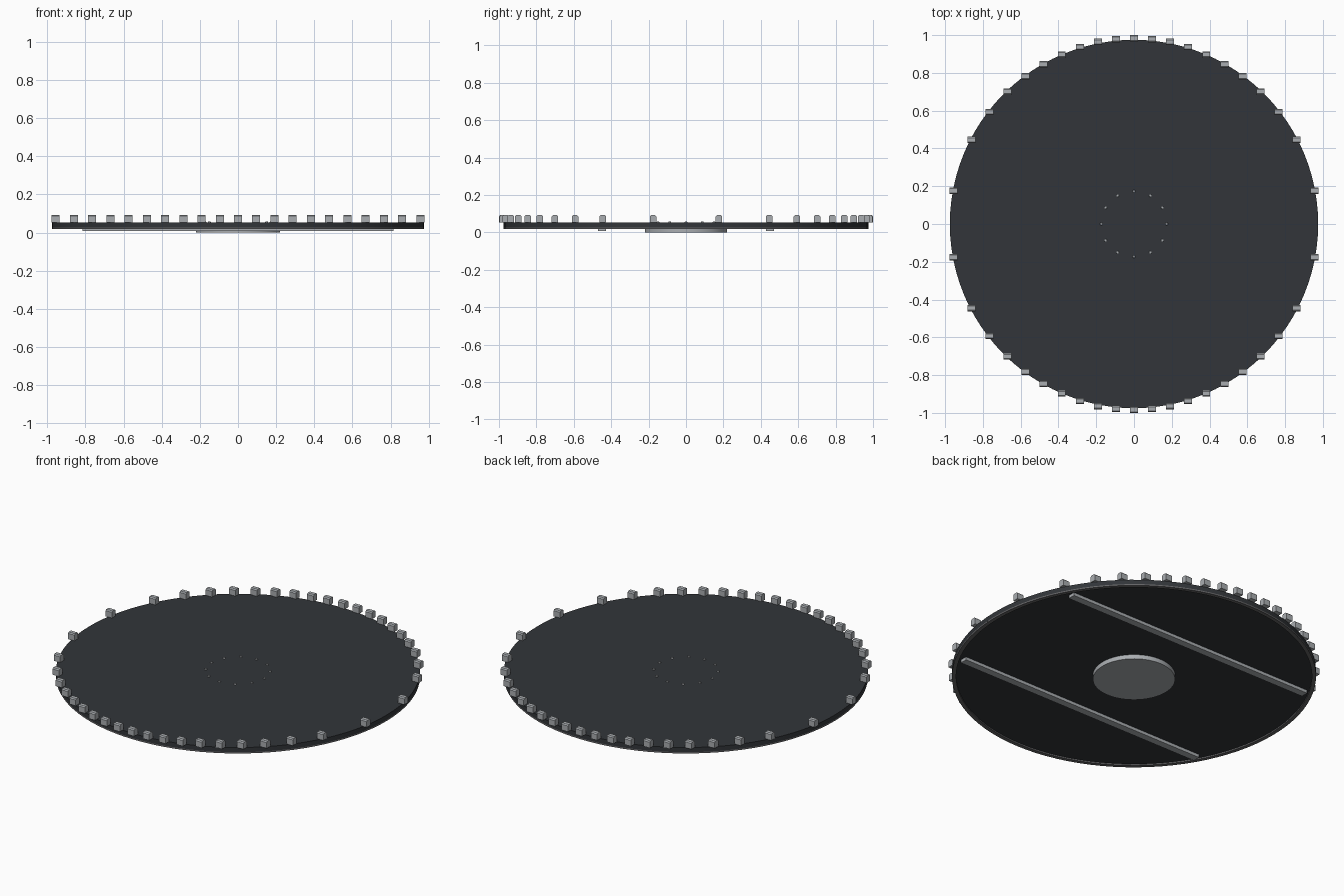
import bpy, bmesh, math
from mathutils import Matrix

if "Cube" in bpy.data.objects:
    bpy.data.objects.remove(bpy.data.objects["Cube"])


def material(name, rgb):
    m = bpy.data.materials.new(name)
    m.diffuse_color = (*rgb, 1)
    m.use_nodes = True
    m.node_tree.nodes["Principled BSDF"].inputs["Base Color"].default_value = m.diffuse_color
    return m


DARK = material("dark_plate", (0.032, 0.036, 0.041))
RIM = material("rim_grey", (0.13, 0.13, 0.135))
STEEL = material("steel", (0.40, 0.42, 0.44))


def finish(name, bm, mat, smooth=False):
    bmesh.ops.recalc_face_normals(bm, faces=bm.faces)
    me = bpy.data.meshes.new(name)
    bm.to_mesh(me)
    bm.free()
    ob = bpy.data.objects.new(name, me)
    bpy.context.collection.objects.link(ob)
    me.materials.append(mat)
    if smooth:
        bpy.ops.object.select_all(action='DESELECT')
        ob.select_set(True)
        bpy.context.view_layer.objects.active = ob
        bpy.ops.object.shade_smooth_by_angle(angle=math.radians(30))
    return ob


def add_cyl(bm, r, z0, z1, seg, x=0, y=0, r_top=None):
    bmesh.ops.create_cone(bm, cap_ends=True, segments=seg, radius1=r,
                          radius2=r if r_top is None else r_top, depth=z1 - z0,
                          matrix=Matrix.Translation((x, y, (z0 + z1) / 2)))


def add_box(bm, x, y, z0, z1, sx, sy):
    m = Matrix.Translation((x, y, (z0 + z1) / 2)) @ Matrix.Diagonal((sx, sy, z1 - z0, 1))
    return bmesh.ops.create_cube(bm, size=1, matrix=m)["verts"]


# main round plate
bm = bmesh.new()
add_cyl(bm, 0.975, 0.026, 0.053, 96)
finish("round_plate", bm, DARK, True)

# thin lip under the edge of the plate
bm = bmesh.new()
N = 96
profile = [(0.975, 0.018), (0.975, 0.0265), (0.953, 0.0265), (0.953, 0.018)]
rings = [[bm.verts.new((r * math.cos(2 * math.pi * i / N), r * math.sin(2 * math.pi * i / N), z))
          for r, z in profile] for i in range(N)]
for i in range(N):
    a, b = rings[i], rings[(i + 1) % N]
    for j in range(4):
        k = (j + 1) % 4
        bm.faces.new((a[j], b[j], b[k], a[k]))
finish("edge_lip", bm, RIM, True)

# centre hub, showing below the plate
bm = bmesh.new()
add_cyl(bm, 0.22, 0.0, 0.0525, 64)
finish("centre_hub", bm, STEEL, True)

# circle of small bolts on top
bm = bmesh.new()
for i in range(12):
    a = math.radians(30 * i)
    add_cyl(bm, 0.008, 0.050, 0.059, 12, 0.173 * math.cos(a), 0.173 * math.sin(a), 0.006)
finish("hub_bolts", bm, STEEL, True)

# two support bars underneath
bm = bmesh.new()
for y in (-0.45, 0.45):
    add_box(bm, 0, y, 0.008, 0.027, 1.63, 0.043)
finish("support_bars", bm, STEEL)

# edge blocks in evenly spaced columns, with a low chamfer on top
bm = bmesh.new()
ROW_Y = [0.983, 0.979, 0.964, 0.937, 0.897, 0.846, 0.782, 0.701, 0.593, 0.445, 0.176]
for i in range(-10, 11):
    for side in (-1, 1):
        x, y = 0.0956 * i, side * ROW_Y[abs(i)]
        verts = add_box(bm, x, y, 0.052, 0.092, 0.042, 0.034)
        top = [e for e in {e for v in verts for e in v.link_edges}
               if all(v.co.z > 0.09 for v in e.verts)
               and abs(e.verts[0].co.y - e.verts[1].co.y) < 1e-5]
        bmesh.ops.bevel(bm, geom=top, offset=0.006, segments=1, affect='EDGES')
finish("edge_blocks", bm, STEEL)
